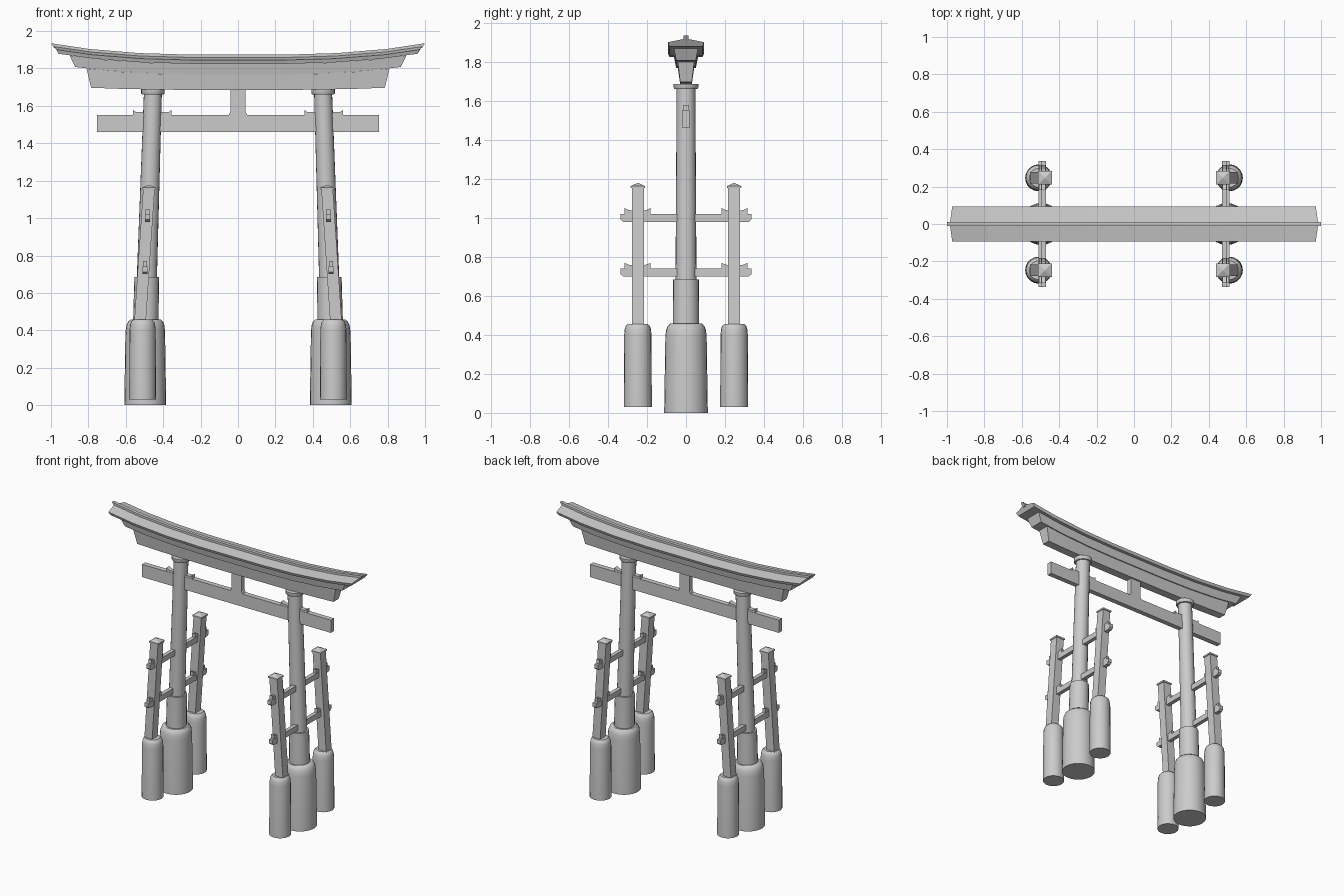
import bpy, bmesh, math

if "Cube" in bpy.data.objects:
    bpy.data.objects.remove(bpy.data.objects["Cube"], do_unlink=True)

stone = bpy.data.materials.new("grey stone")
stone.use_nodes = True
GREY = (0.6, 0.6, 0.6, 1)
stone.diffuse_color = GREY
stone.node_tree.nodes["Principled BSDF"].inputs["Base Color"].default_value = GREY


def loft(name, rings, smooth=False):
    """Skin closed rings of equal length and cap both ends."""
    bm = bmesh.new()
    loops = [[bm.verts.new(p) for p in ring] for ring in rings]
    n = len(loops[0])
    for a, b in zip(loops, loops[1:]):
        for i in range(n):
            j = (i + 1) % n
            bm.faces.new((a[i], a[j], b[j], b[i]))
    bm.faces.new(loops[0])
    bm.faces.new(loops[-1])
    bmesh.ops.recalc_face_normals(bm, faces=bm.faces)
    mesh = bpy.data.meshes.new(name)
    bm.to_mesh(mesh)
    bm.free()
    mesh.materials.append(stone)
    obj = bpy.data.objects.new(name, mesh)
    bpy.context.collection.objects.link(obj)
    if smooth:
        bpy.ops.object.select_all(action='DESELECT')
        obj.select_set(True)
        bpy.context.view_layer.objects.active = obj
        bpy.ops.object.shade_smooth_by_angle(angle=math.radians(40))
    return obj


def lathe(name, profile, y=0, sides=20):
    """Round part from (centre x, z, radius) stations."""
    turn = [2 * math.pi * i / sides for i in range(sides)]
    return loft(name, [[(cx + r * math.cos(a), y + r * math.sin(a), z) for a in turn]
                       for cx, z, r in profile], True)


def square_post(name, profile, y):
    """Square part from (centre x, z, half width) stations."""
    corners = ((-1, -1), (1, -1), (1, 1), (-1, 1))
    return loft(name, [[(cx + h * i, y + h * j, z) for i, j in corners]
                       for cx, z, h in profile])


def plate_x(name, outline, half):
    """Outline in x, z given thickness along y."""
    return loft(name, [[(x, s * half, z) for x, z in outline] for s in (-1, 1)])


def plate_y(name, outline, cx, half):
    """Outline in y, z given thickness along x."""
    return loft(name, [[(cx + s * half, y, z) for y, z in outline] for s in (-1, 1)])


def curved_beam(name, section):
    """Upswept beam from (y, z, end x, share of the sweep) section points."""
    steps = (0.26, 0.53, 0.8, 1)
    rings = []
    for t in [-s for s in reversed(steps)] + list(steps):
        rings.append([(t * e, y, z + 0.062 * f * abs(t * e) ** 3) for y, z, e, f in section])
    return loft(name, rings)


# Upper beams and roof
curved_beam("lower_lintel", [(-0.03, 1.685, 0.785, 0.4), (0.03, 1.685, 0.785, 0.4),
                             (0.042, 1.767, 0.81, 1), (-0.042, 1.767, 0.81, 1)])
curved_beam("upper_lintel", [(-0.05, 1.767, 0.87, 1), (0.05, 1.767, 0.87, 1),
                             (0.062, 1.824, 0.9, 1), (-0.062, 1.824, 0.9, 1)])
curved_beam("roof", [(-0.085, 1.824, 0.96, 1), (0.085, 1.824, 0.96, 1), (0.093, 1.844, 0.972, 1),
                     (0, 1.86, 0.985, 1), (-0.093, 1.844, 0.972, 1)])
curved_beam("ridge_cap", [(-0.012, 1.85, 0.983, 1), (0.012, 1.85, 0.983, 1),
                          (0.012, 1.873, 1, 1), (-0.012, 1.873, 1, 1)])

# Tie beam and centre strut
plate_x("tie_beam", [(-0.755, 1.46), (0.755, 1.46), (0.755, 1.552), (-0.755, 1.552)], 0.018)
plate_x("centre_strut", [(-0.05, 1.55), (0.05, 1.55), (0.041, 1.57), (0.041, 1.69),
                         (-0.041, 1.69), (-0.041, 1.57)], 0.018)

for side, sx in (("right", -1), ("left", 1)):
    # Main pillar: foot, collar, leaning shaft and head ring
    lathe(side + "_pillar_foot", [(sx * x, z, r) for x, z, r in (
        (0.496, 0, 0.112), (0.496, 0.39, 0.106), (0.495, 0.425, 0.102),
        (0.494, 0.446, 0.094), (0.493, 0.458, 0.08))], sides=24)
    lathe(side + "_pillar_collar", [(sx * 0.493, 0.44, 0.068), (sx * 0.488, 0.685, 0.066)])
    lathe(side + "_pillar_shaft", [(sx * 0.488, 0.66, 0.054), (sx * 0.455, 1.67, 0.048)])
    lathe(side + "_pillar_head", [(sx * 0.455, 1.66, 0.058), (sx * 0.455, 1.668, 0.063),
                                  (sx * 0.455, 1.687, 0.063)])

    # Wedges on the tie beam, either side of the pillar
    for place, far, near in (("outer", 0.562, 0.49), ("inner", 0.355, 0.425)):
        step = far + (near - far) * 0.25
        plate_x(f"{side}_{place}_tie_wedge", [(sx * far, 1.55), (sx * near, 1.55), (sx * near, 1.566),
                                              (sx * step, 1.566), (sx * far, 1.578)], 0.016)

    # Cross rails through the pillar with their wedges
    for level, z, x in (("upper", 0.98, 0.484), ("lower", 0.7, 0.497)):
        cx = sx * x
        plate_y(f"{side}_{level}_rail", [(-0.322, z), (0.322, z), (0.336, z + 0.012), (0.336, z + 0.04),
                                         (-0.336, z + 0.04), (-0.336, z + 0.012)], cx, 0.014)
        for end, sy in (("front", -1), ("back", 1)):
            for place, far, near in (("outer", 0.315, 0.265), ("inner", 0.182, 0.235)):
                step = far + (near - far) * 0.4
                plate_y(f"{side}_{end}_{level}_{place}_wedge",
                        [(sy * far, z + 0.038), (sy * near, z + 0.038), (sy * near, z + 0.056),
                         (sy * step, z + 0.06), (sy * far, z + 0.07)], cx, 0.011)

    # Side posts in front and behind
    for end, sy in (("front", -1), ("back", 1)):
        y = sy * 0.247
        lathe(f"{side}_{end}_post_foot", [(sx * 0.51, z, r) for z, r in (
            (0.03, 0.072), (0.4, 0.07), (0.43, 0.067), (0.447, 0.061), (0.457, 0.05))], y)
        square_post(f"{side}_{end}_post", [(sx * 0.524, 0.44, 0.031), (sx * 0.476, 1.16, 0.031)], y)
        square_post(f"{side}_{end}_post_cap", [(sx * 0.476, 1.152, 0.036), (sx * 0.476, 1.163, 0.037),
                                               (sx * 0.476, 1.178, 0.003)], y)
